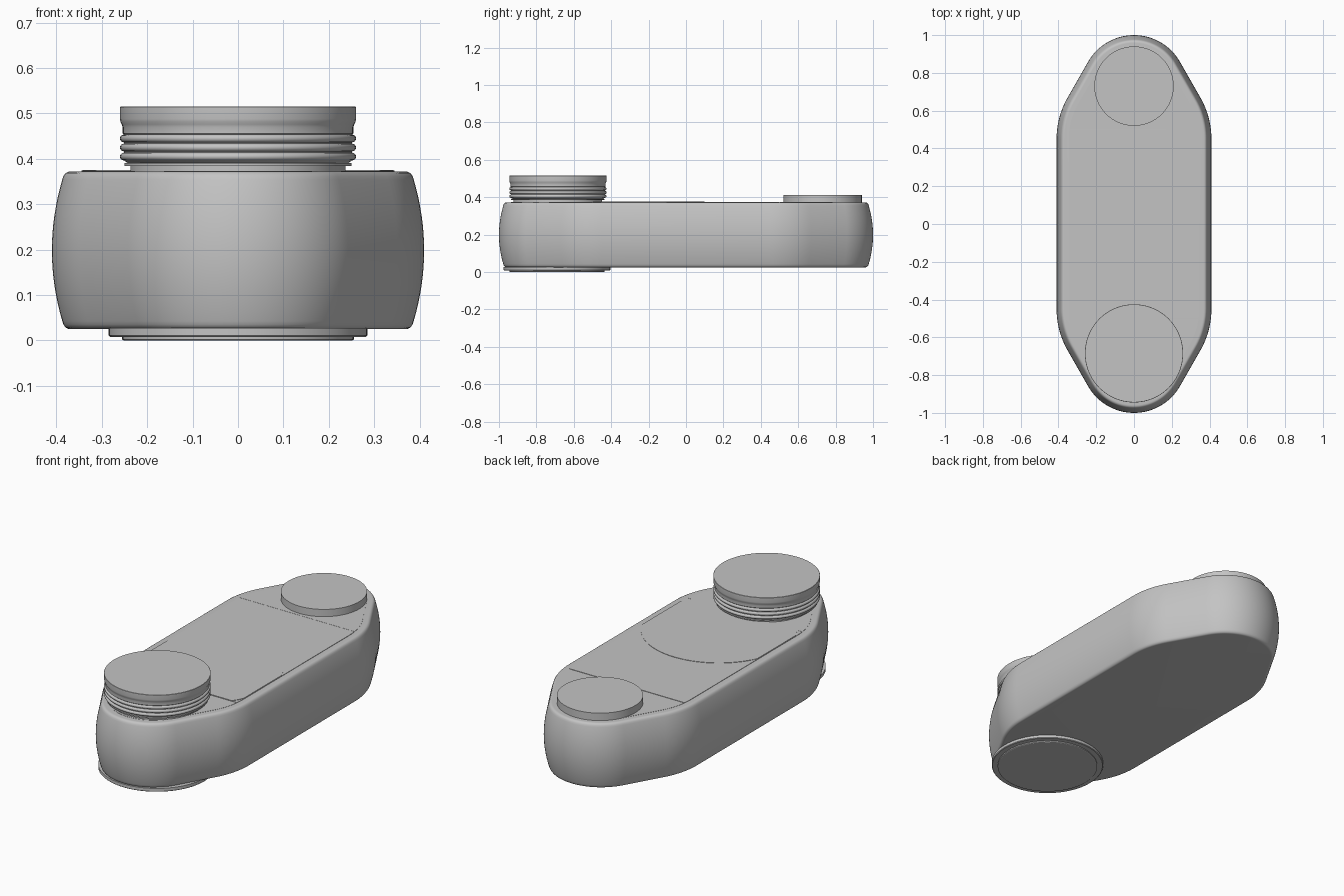
import bpy
import bmesh
import math
from mathutils import Vector

cube = bpy.data.objects.get("Cube")
if cube:
    bpy.data.objects.remove(cube, do_unlink=True)

grey = bpy.data.materials.new("satin grey")
grey.use_nodes = True
GREY = (0.55, 0.55, 0.55, 1)
grey.diffuse_color = GREY
grey.node_tree.nodes["Principled BSDF"].inputs["Base Color"].default_value = GREY

TOP = 0.372
FRONT_Y = -0.685
BACK_Y = 0.73


def finish(name, bm, angle=30):
    bmesh.ops.recalc_face_normals(bm, faces=bm.faces)
    mesh = bpy.data.meshes.new(name)
    bm.to_mesh(mesh)
    bm.free()
    mesh.materials.append(grey)
    ob = bpy.data.objects.new(name, mesh)
    bpy.context.collection.objects.link(ob)
    bpy.ops.object.select_all(action='DESELECT')
    ob.select_set(True)
    bpy.context.view_layer.objects.active = ob
    bpy.ops.object.shade_smooth_by_angle(angle=math.radians(angle))
    return ob


def circle(radius, y=0, steps=96):
    return [(radius * math.cos(math.tau * i / steps),
             y + radius * math.sin(math.tau * i / steps)) for i in range(steps)]


def outline(inset):
    """Long outline with tapered round ends, moved inwards by inset."""
    quarter = []
    side_r, end_r = 0.44, 0.28
    for i in range(13):
        a = math.radians(30 * i / 12)
        r = side_r - inset
        quarter.append((0.41 - side_r + r * math.cos(a), 0.45 + r * math.sin(a)))
    for i in range(25):
        a = math.radians(30 + 60 * i / 24)
        r = end_r - inset
        quarter.append((r * math.cos(a), 0.72 + r * math.sin(a)))
    half = quarter + [(-x, y) for x, y in reversed(quarter[:-1])]
    return half + [(-x, -y) for x, y in half]


def loft(name, rings, angle=30):
    """Skin a stack of (points, z) rings and cap both ends."""
    bm = bmesh.new()
    loops = [[bm.verts.new((x, y, z)) for x, y in pts] for pts, z in rings]
    for low, high in zip(loops, loops[1:]):
        n = len(low)
        for i in range(n):
            j = (i + 1) % n
            bm.faces.new((low[i], low[j], high[j], high[i]))
    bm.faces.new(loops[0][::-1])
    bm.faces.new(loops[-1])
    return finish(name, bm, angle)


def turned(name, y, profile):
    return loft(name, [(circle(r, y), z) for r, z in profile])


def plate(name, points, height, cuts=()):
    """Thin panel on the top face, trimmed by (point, outward normal) planes."""
    bm = bmesh.new()
    bm.faces.new([bm.verts.new((x, y, TOP - 0.002)) for x, y in points])
    for co, no in cuts:
        bmesh.ops.bisect_plane(bm, geom=bm.verts[:] + bm.edges[:] + bm.faces[:],
                               plane_co=Vector(co), plane_no=Vector(no),
                               clear_outer=True)
    out = bmesh.ops.extrude_face_region(bm, geom=bm.faces[:])
    moved = [v for v in out["geom"] if isinstance(v, bmesh.types.BMVert)]
    bmesh.ops.translate(bm, verts=moved, vec=(0, 0, height + 0.002))
    return finish(name, bm)


# Body: bulging wall with small rounded rims
wall = []
for i in range(17):
    t = -1 + i / 8
    wall.append((0.023 * t * t, 0.1985 + 0.156 * t))
rim = [(0.0255, 0.362), (0.030, 0.3685), (0.036, 0.3715), (0.042, TOP)]
base = [(d, 0.397 - z) for d, z in reversed(rim)]
loft("body", [(outline(d), z) for d, z in base + wall + rim], 40)

# Thin panels on the top face
plate("front_panel", outline(0.065), 0.001, [((0, -0.5, 0), (0, 1, 0))])
plate("middle_panel", outline(0.065), 0.002,
      [((0, -0.497, 0), (0, -1, 0)), ((0, 0.5, 0), (0, 1, 0))])
plate("back_panel", outline(0.065), 0.001, [((0, 0.503, 0), (0, -1, 0))])
plate("round_panel", circle(0.38, -0.28), 0.004,
      [((0, -0.497, 0), (0, -1, 0)), ((0.343, 0, 0), (1, 0, 0)),
       ((-0.343, 0, 0), (-1, 0, 0))])

# Front knob: stepped neck, three grip beads, flared cap
knob = [(0.237, TOP - 0.002), (0.237, 0.384), (0.250, 0.384), (0.250, 0.391), (0.243, 0.391)]
for zc in (0.405, 0.425, 0.445):
    for i in range(9):
        a = math.pi * (i / 8 - 0.5)
        knob.append((0.2515 + 0.0085 * math.cos(a), zc + 0.0085 * math.sin(a)))
knob += [(0.254, 0.456), (0.254, 0.470), (0.256, 0.476), (0.259, 0.482), (0.260, 0.488),
         (0.260, 0.514), (0.259, 0.515)]
turned("front_knob", FRONT_Y, knob)

# Back button
turned("back_button", BACK_Y, [(0.21, TOP - 0.002), (0.21, 0.412)])

# Stepped foot under the front end
turned("front_foot", FRONT_Y - 0.005,
       [(0.252, 0), (0.255, 0.002), (0.255, 0.008), (0.282, 0.008),
        (0.285, 0.011), (0.285, 0.027)])
